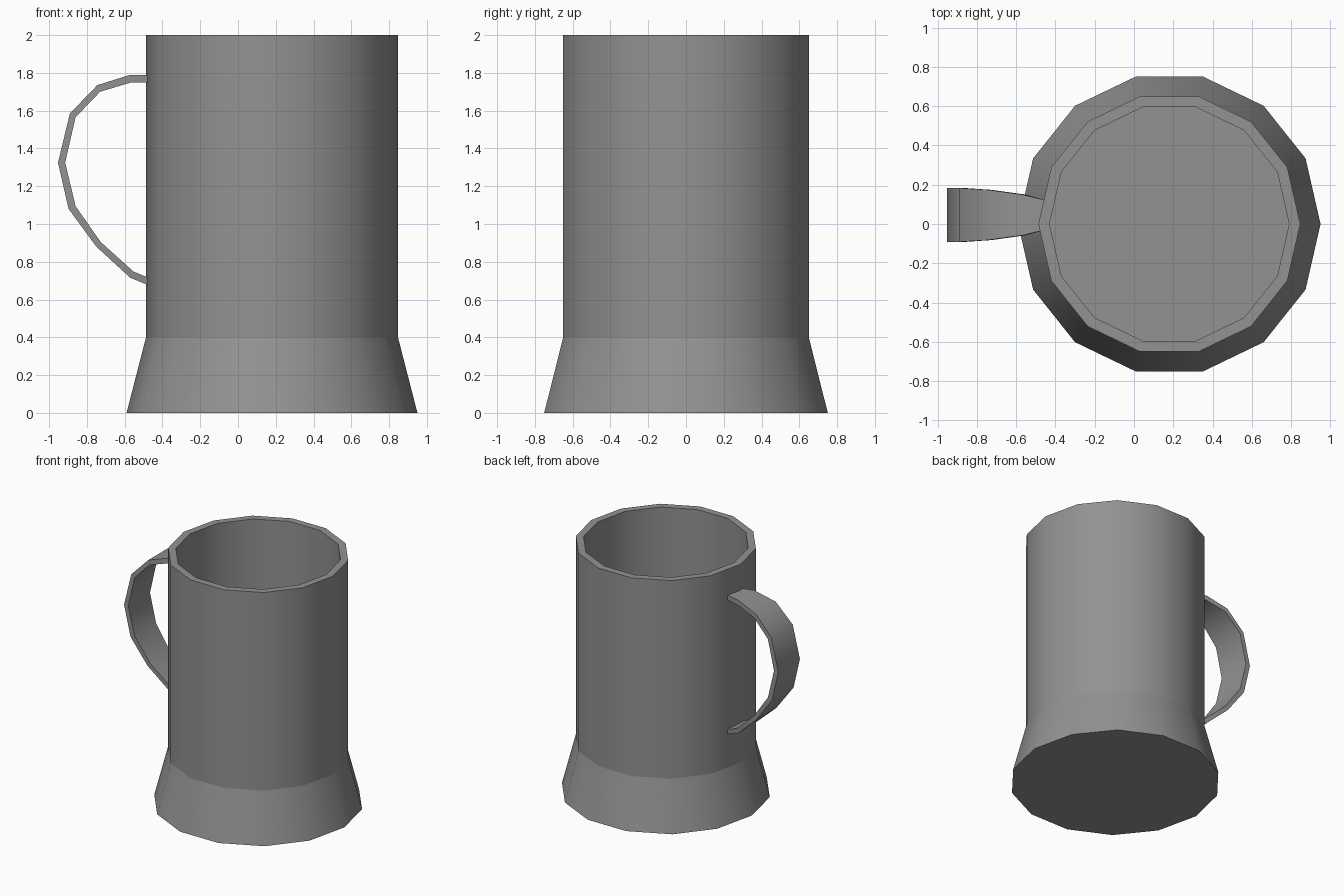
import bpy, bmesh, math

if "Cube" in bpy.data.objects:
    bpy.data.objects.remove(bpy.data.objects["Cube"])

SIDES, CX = 14, 0.18

# Dark grey shared by both parts
grey = bpy.data.materials.new("dark_grey")
grey.diffuse_color = (0.29, 0.29, 0.29, 1)
grey.use_nodes = True
grey.node_tree.nodes["Principled BSDF"].inputs["Base Color"].default_value = grey.diffuse_color


def finish(name, bm, hard_edges=()):
    bmesh.ops.recalc_face_normals(bm, faces=bm.faces)
    for e in hard_edges:
        e.smooth = False
    mesh = bpy.data.meshes.new(name)
    bm.to_mesh(mesh)
    bm.free()
    mesh.materials.append(grey)
    ob = bpy.data.objects.new(name, mesh)
    bpy.context.collection.objects.link(ob)
    bpy.ops.object.select_all(action='DESELECT')
    ob.select_set(True)
    bpy.context.view_layer.objects.active = ob
    bpy.ops.object.shade_smooth_by_angle(angle=math.radians(32))
    return ob


def bridge(bm, rings):
    for a, b in zip(rings, rings[1:]):
        n = len(a)
        for i in range(n):
            j = (i + 1) % n
            bm.faces.new((a[i], a[j], b[j], b[i]))
    bm.faces.new(rings[0])
    bm.faces.new(rings[-1])


# Mug body: flared foot, straight wall, rim and hollow inside (radius, z)
profile = [(0.77, 0), (0.667, 0.4), (0.667, 2), (0.61, 2), (0.61, 0.1)]
bm = bmesh.new()
rings = []
for r, z in profile:
    angles = [2 * math.pi * i / SIDES for i in range(SIDES)]
    rings.append([bm.verts.new((CX + r * math.cos(a), r * math.sin(a), z)) for a in angles])
bridge(bm, rings)
shoulder = set(rings[1])
crease = [e for e in bm.edges if set(e.verts) <= shoulder]
finish("mug_body", bm, crease)

# Handle: flat strap, widest at the grip (outer x, z, inner x, z, half width)
strap = [
    (-0.44, 1.79, -0.44, 1.75, 0.073),
    (-0.57, 1.79, -0.565, 1.75, 0.104),
    (-0.745, 1.735, -0.73, 1.70, 0.128),
    (-0.89, 1.585, -0.86, 1.565, 0.137),
    (-0.953, 1.325, -0.915, 1.325, 0.138),
    (-0.897, 1.08, -0.86, 1.095, 0.137),
    (-0.75, 0.88, -0.727, 0.905, 0.128),
    (-0.57, 0.715, -0.553, 0.748, 0.104),
    (-0.44, 0.662, -0.44, 0.702, 0.073),
]
Y = 0.046
bm = bmesh.new()
rings = [[bm.verts.new(p) for p in ((xo, Y - w, zo), (xo, Y + w, zo), (xi, Y + w, zi), (xi, Y - w, zi))]
         for xo, zo, xi, zi, w in strap]
bridge(bm, rings)
finish("handle", bm)
